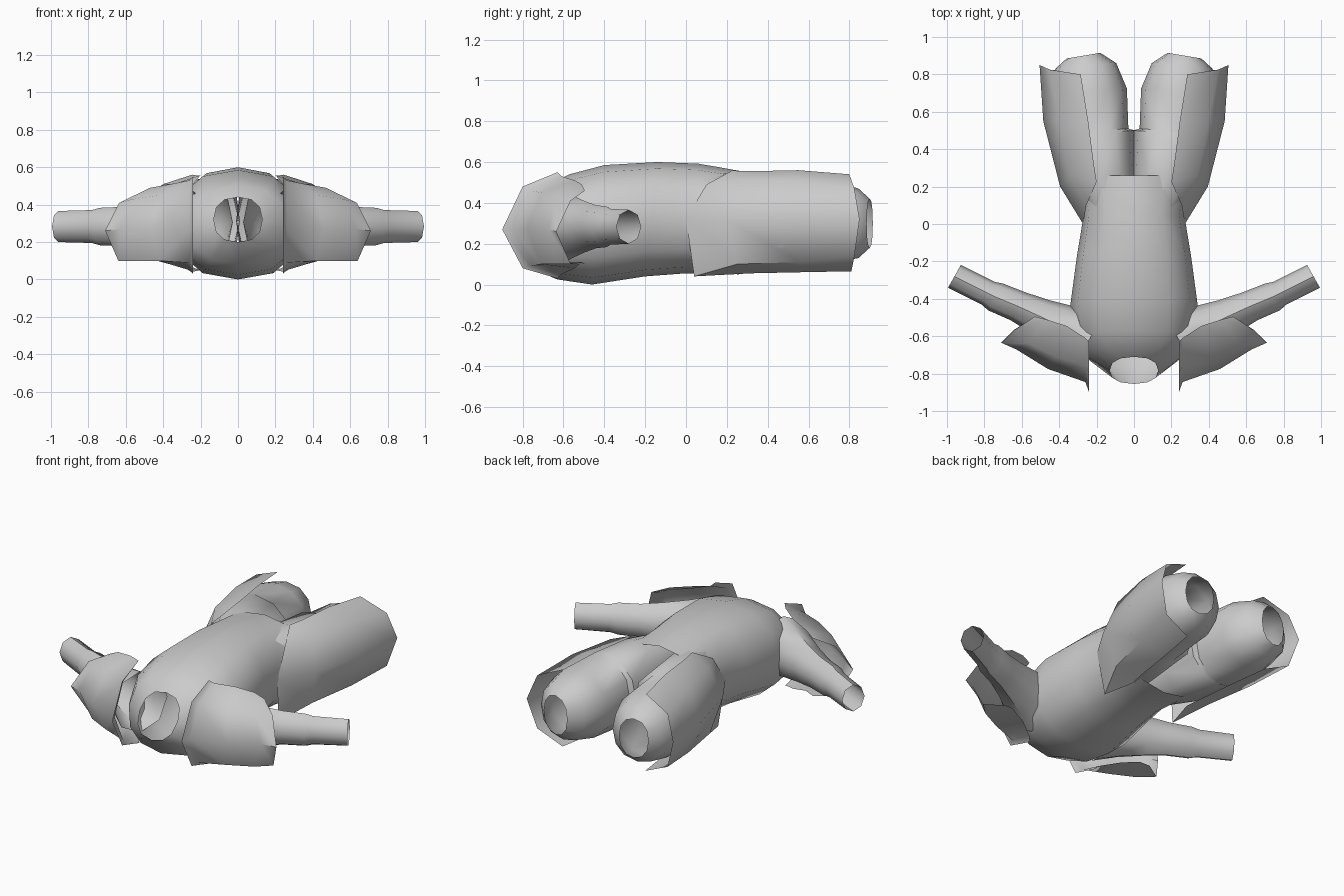
import bpy, bmesh
from math import sin, cos, pi, radians
from mathutils import Vector

if "Cube" in bpy.data.objects:
    bpy.data.objects.remove(bpy.data.objects["Cube"])


def loft(name, rings, closed=True, mirror=False, angle=50):
    """Skin a list of equal-length point rings into an open shell."""
    bm = bmesh.new()
    rows = [[bm.verts.new(p) for p in ring] for ring in rings]
    n = len(rows[0])
    for a, b in zip(rows, rows[1:]):
        for i in range(n if closed else n - 1):
            j = (i + 1) % n
            bm.faces.new((a[i], a[j], b[j], b[i]))
    bmesh.ops.recalc_face_normals(bm, faces=bm.faces)
    mesh = bpy.data.meshes.new(name)
    bm.to_mesh(mesh)
    bm.free()
    ob = bpy.data.objects.new(name, mesh)
    bpy.context.collection.objects.link(ob)
    if mirror:
        ob.modifiers.new("Mirror", 'MIRROR').use_mirror_merge = False
    bpy.ops.object.select_all(action='DESELECT')
    bpy.context.view_layer.objects.active = ob
    ob.select_set(True)
    bpy.ops.object.shade_smooth_by_angle(angle=radians(angle))
    return ob


def oval(x0, x1, y_top, y_bot, z_top, z_bot, sides, power=1.0, skew=0.0):
    """Rounded section across y; it can lean from top to bottom or side to side."""
    pts = []
    for k in range(sides):
        a = 2 * pi * k / sides
        c, s = cos(a), sin(a)
        u = abs(c) ** power * (1 if c >= 0 else -1)
        v = abs(s) ** power * (1 if s >= 0 else -1)
        pts.append(((x0 + x1) / 2 + u * (x1 - x0) / 2,
                    (y_top + y_bot) / 2 + v * (y_top - y_bot) / 2 + u * skew,
                    (z_top + z_bot) / 2 + v * (z_top - z_bot) / 2))
    return pts


# Torso: y at top, y at bottom, half width, top z, bottom z
torso = [(-.71, -.855, .13, .44, .20), (-.65, -.76, .26, .50, .08),
         (-.57, -.63, .32, .54, .025), (-.40, -.46, .34, .585, 0),
         (-.14, -.2, .305, .60, .04), (.06, .0, .272, .592, .055),
         (.16, .14, .29, .575, .055), (.26, .26, .32, .557, .05)]
loft("torso", [oval(-w, w, yt, yb, zt, zb, 12, 0.85)
               for yt, yb, w, zt, zb in torso])

# Legs: y, inner x, outer x, top z, bottom z
leg = [(.08, -.01, .25, .54, .09), (.25, -.01, .36, .545, .075),
       (.485, -.005, .44, .535, .08), (.495, .03, .44, .53, .08),
       (.71, .038, .45, .51, .10), (.845, .095, .42, .47, .13),
       (.90, .18, .36, .42, .18)]
loft("leg", [oval(xi, xo, y, y, zt, zb, 12, 0.9, -.015)
             for y, xi, xo, zt, zb in leg], mirror=True)

# Arms: centre x, y, radius across, radius in z
arm = [(.24, -.62, .17, .19), (.36, -.56, .13, .155), (.50, -.495, .10, .125),
       (.62, -.44, .085, .105), (.74, -.39, .082, .10), (.78, -.37, .07, .088),
       (.96, -.28, .07, .083)]
side = Vector((-.49, .87, 0))
rings = []
for x, y, r, rz in arm:
    ring = []
    for k in range(8):
        a = 2 * pi * k / 8
        ring.append(Vector((x, y, .283)) + side * r * cos(a)
                    + Vector((0, 0, rz * sin(a))))
    rings.append(ring)
loft("arm", rings, mirror=True)

# Shoulder pads: half shells around the front of each shoulder
pad = [
    [(.24, -.63, .55), (.24, -.80, .48), (.24, -.90, .27), (.24, -.80, .08), (.24, -.63, .03)],
    [(.26, -.61, .53), (.26, -.76, .46), (.26, -.845, .27), (.26, -.76, .09), (.26, -.61, .05)],
    [(.36, -.545, .51), (.42, -.71, .45), (.46, -.775, .27), (.42, -.71, .10), (.36, -.545, .08)],
    [(.47, -.51, .49), (.56, -.64, .43), (.63, -.67, .27), (.56, -.64, .10), (.47, -.51, .11)],
    [(.53, -.495, .46), (.635, -.565, .41), (.71, -.635, .26), (.64, -.565, .10), (.53, -.495, .10)],
]
loft("shoulder_pad", pad, closed=False, mirror=True)

# Thigh plates: open shells wrapped around the outside of each leg
plate = [
    [(.20, .225, .558), (.255, .10, .49), (.272, 0, .32), (.25, .04, .04), (.20, .225, .05)],
    [(.215, .32, .555), (.34, .26, .51), (.395, .20, .32), (.34, .25, .10), (.215, .32, .055)],
    [(.245, .55, .56), (.40, .55, .51), (.485, .55, .32), (.40, .55, .11), (.245, .55, .06)],
    [(.285, .80, .54), (.45, .825, .47), (.505, .85, .32), (.45, .825, .14), (.285, .81, .065)],
]
loft("thigh_plate", plate, closed=False, mirror=True)
